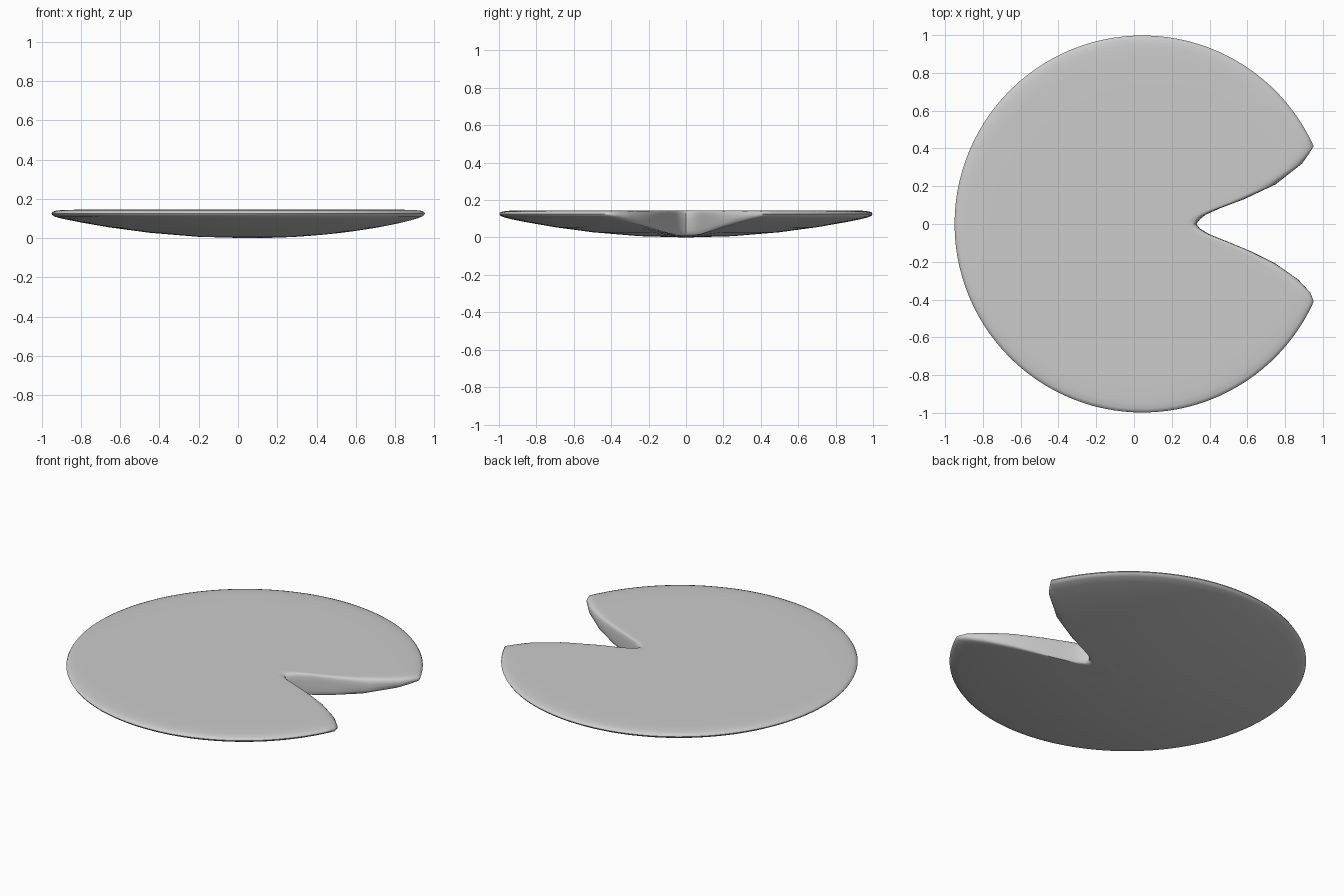
import bpy, bmesh, math

if "Cube" in bpy.data.objects:
    bpy.data.objects.remove(bpy.data.objects["Cube"])

CX = 0.045          # centre of the round outline

# Outline: big arc, then the curved notch
A0 = math.atan2(0.41, 0.905)
N = 96
outline = []
for i in range(N + 1):
    a = A0 + (2 * math.pi - 2 * A0) * i / N
    outline.append((0.995 * math.cos(a), 0.998 * math.sin(a)))
lower = [(0.935, -0.365), (0.87, -0.295), (0.75, -0.21), (0.62, -0.145),
         (0.5, -0.095), (0.40, -0.055), (0.35, -0.025)]
upper = [(0.35, 0.025), (0.38, 0.05), (0.46, 0.085), (0.58, 0.13),
         (0.75, 0.21), (0.89, 0.32), (0.925, 0.37)]
outline += [(x - CX, y) for x, y in lower + [(0.33, 0.0)] + upper]


def bowl(r):
    return 0.112 * r * r


# Rings: scale of the outline, and height from bowl underside (0) to top (1)
rings = [(0.3, 1), (0.6, 1), (0.8, 1), (0.9, 0.99), (0.95, 0.95), (0.98, 0.85),
         (0.995, 0.68), (1.0, 0.42), (0.995, 0.2), (0.98, 0.05),
         (0.94, 0), (0.85, 0), (0.7, 0), (0.5, 0), (0.25, 0)]

bm = bmesh.new()
loops = []
for s, t in rings:
    loop = []
    for x, y in outline:
        b = bowl(math.hypot(x, y) * s)
        loop.append(bm.verts.new((CX + x * s, y * s, b + (0.145 - b) * t)))
    loops.append(loop)
n = len(outline)
top = bm.verts.new((CX, 0, 0.145))
bottom = bm.verts.new((CX, 0, 0))
for i in range(n):
    j = (i + 1) % n
    bm.faces.new((top, loops[0][i], loops[0][j]))
    bm.faces.new((bottom, loops[-1][j], loops[-1][i]))
    for a, b in zip(loops, loops[1:]):
        bm.faces.new((a[i], b[i], b[j], a[j]))
bmesh.ops.recalc_face_normals(bm, faces=bm.faces)

me = bpy.data.meshes.new("lily_pad")
bm.to_mesh(me)
bm.free()
pad = bpy.data.objects.new("lily_pad", me)
bpy.context.collection.objects.link(pad)

mat = bpy.data.materials.new("light grey")
mat.diffuse_color = (0.6, 0.6, 0.6, 1)
mat.use_nodes = True
mat.node_tree.nodes["Principled BSDF"].inputs["Base Color"].default_value = mat.diffuse_color
me.materials.append(mat)

bpy.context.view_layer.objects.active = pad
pad.select_set(True)
bpy.ops.object.shade_smooth_by_angle(angle=math.radians(50))
